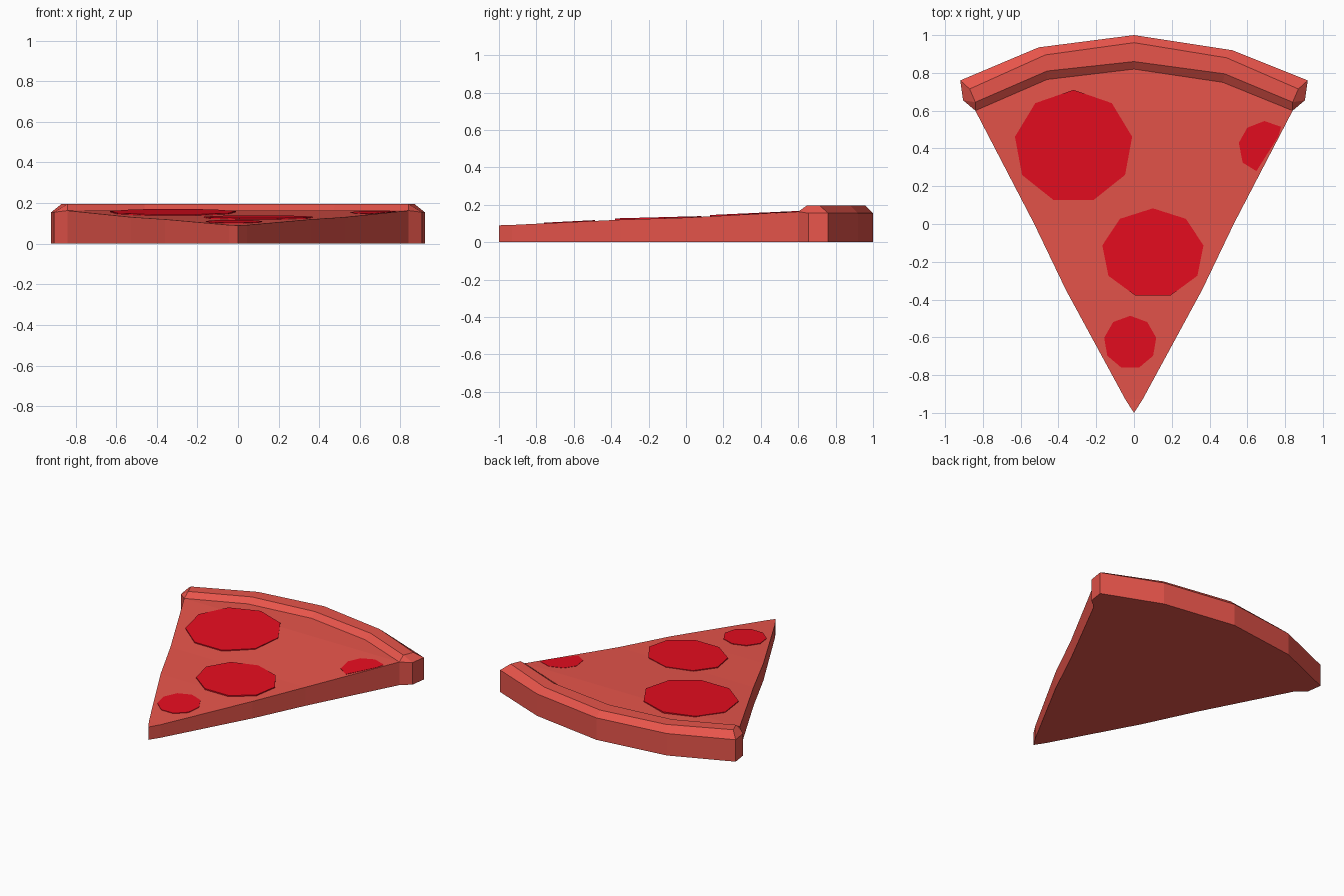
import bpy, bmesh, math

if "Cube" in bpy.data.objects:
    bpy.data.objects.remove(bpy.data.objects["Cube"])


def material(name, color):
    m = bpy.data.materials.new(name)
    m.diffuse_color = (*color, 1)
    m.use_nodes = True
    m.node_tree.nodes["Principled BSDF"].inputs["Base Color"].default_value = m.diffuse_color
    return m


def build(name, faces, mat):
    """Mesh object from faces given as lists of points; shared points are welded."""
    bm = bmesh.new()
    for f in faces:
        bm.faces.new([bm.verts.new(p) for p in f])
    bmesh.ops.remove_doubles(bm, verts=bm.verts[:], dist=0.0005)
    bmesh.ops.recalc_face_normals(bm, faces=bm.faces[:])
    me = bpy.data.meshes.new(name)
    bm.to_mesh(me)
    bm.free()
    me.materials.append(mat)
    ob = bpy.data.objects.new(name, me)
    bpy.context.collection.objects.link(ob)
    return ob


dough = material("dough", (0.80, 0.09, 0.07))
meat = material("meat", (0.80, 0.004, 0.014))

# Plan curves of the crust, from left to right
inner = [(-.84, .60), (-.46, .765), (0, .82), (.47, .75), (.84, .60)]
top_in = [(-.84, .645), (-.46, .81), (0, .86), (.48, .795), (.84, .645)]
top_out = [(-.87, .715), (-.47, .895), (0, .96), (.49, .88), (.87, .715)]
outer = [(-.92, .76), (-.505, .935), (0, 1), (.52, .92), (.92, .76)]
CHEESE = 0.163

# Wedge base: half width, y and top height at each station from the tip
stations = [(0, -1, .09), (.045, -.93, .092), (.36, -.35, .12),
            (.528, 0, .131), (.84, .60, CHEESE)]
faces = []
for (w0, y0, z0), (w1, y1, z1) in zip(stations, stations[1:]):
    for s in (-1, 1):
        faces.append([(s * w0, y0, 0), (s * w1, y1, 0), (s * w1, y1, z1), (s * w0, y0, z0)])
    for a, b in ((z0, z1), (0, 0)):
        near = [(0, y0, a)] if w0 == 0 else [(-w0, y0, a), (w0, y0, a)]
        faces.append(near + [(w1, y1, b), (-w1, y1, b)])
for z in (0, CHEESE):
    faces.append([(x, y, z) for x, y in inner])
build("slice_base", faces, dough)

# Crust: chamfered section swept along the rim, open where it meets the base
rings = []
for a, b, c, d in zip(inner, top_in, top_out, outer):
    rings.append([(*a, CHEESE), (*b, .195), (*c, .195), (*d, .155), (*d, 0), (*a, 0)])
faces = []
for r0, r1 in zip(rings, rings[1:]):
    for i in range(5):
        faces.append([r0[i], r1[i], r1[i + 1], r0[i + 1]])
# Crust ends that bulge sideways past the base
for ring, s in ((rings[0], -1), (rings[-1], 1)):
    b, c, d, e, f, a = ring
    g, h = (s * .905, .655, .155), (s * .905, .655, 0)
    faces += [[c, d, e, g], [b, c, g], [a, b, g, h], [g, e, f, h], [h, f, a]]
build("crust", faces, dough)


# Pepperoni: thin nine-sided discs tilted with the cheese
def pepperoni(name, pts, y0, z0, y1, z1, depth=0.018):
    def height(y):
        return z0 + (z1 - z0) * (y - y0) / (y1 - y0)
    top = [(x, y, height(y)) for x, y in pts]
    low = [(x, y, z - depth) for x, y, z in top]
    sides = [[top[i - 1], top[i], low[i], low[i - 1]] for i in range(len(top))]
    build(name, [top, low] + sides, meat)


def disc(cx, cy, rx, ry):
    return [(cx + rx * math.sin(i * math.tau / 9), cy + ry * math.cos(i * math.tau / 9))
            for i in range(9)]


pepperoni("pepperoni_large", disc(-.32, .41, .315, .30), .13, .145, .71, .172)
pepperoni("pepperoni_middle", disc(.10, -.155, .272, .238), -.38, .127, .08, .139)
pepperoni("pepperoni_tip", disc(-.02, -.627, .14, .141), -.76, .104, -.48, .118)
# Pepperoni cut off by the slice edge
cut = [(.69, .545), (.778, .515), (.765, .465), (.648, .28), (.575, .325), (.555, .43), (.60, .51)]
pepperoni("pepperoni_cut", cut, .28, .148, .545, .162)
